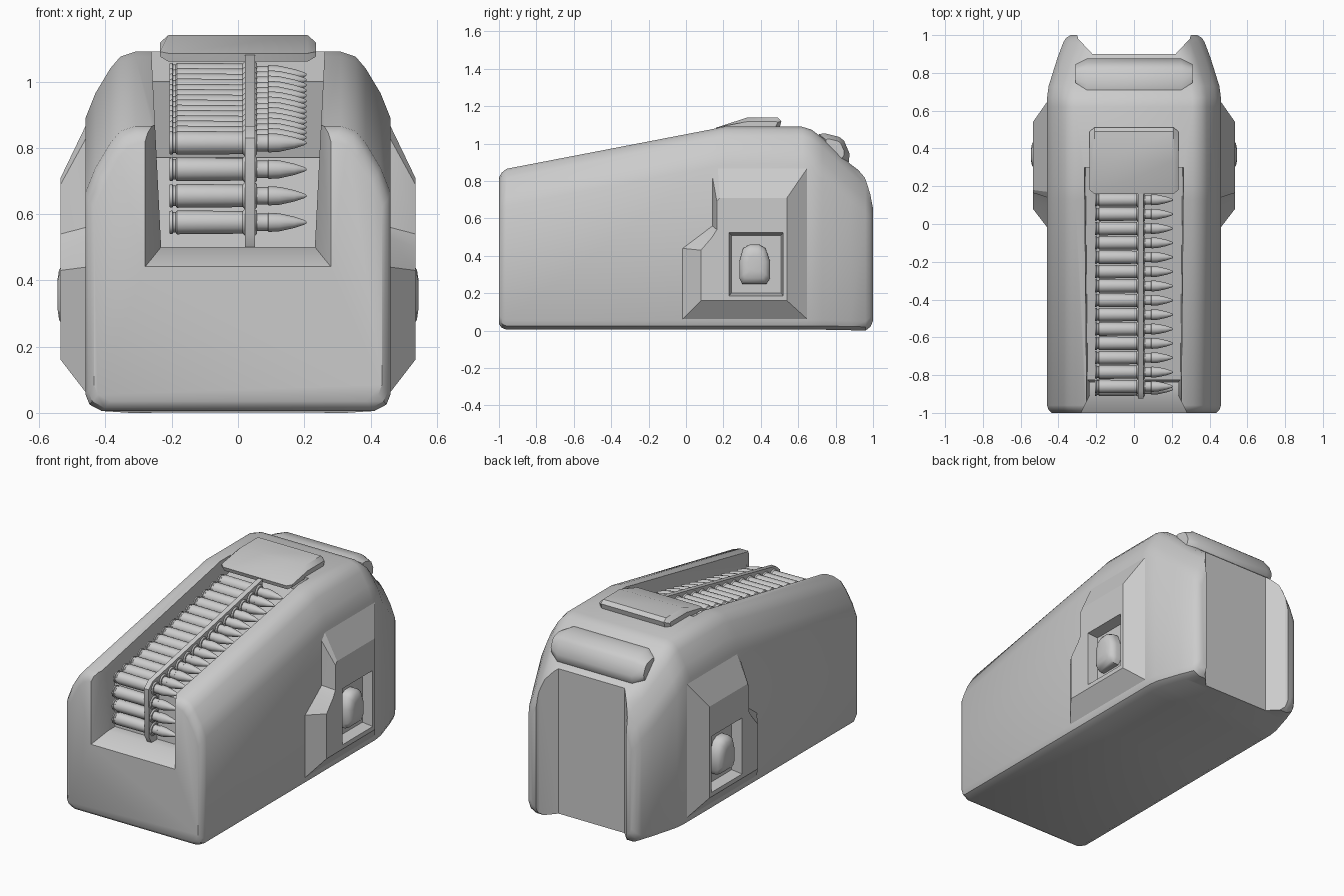
import bpy, bmesh
from math import cos, sin, pi

if "Cube" in bpy.data.objects:
    bpy.data.objects.remove(bpy.data.objects["Cube"])


def loft(name, rings, cap=True):
    """Skin a list of equal-length closed rings into a solid."""
    bm = bmesh.new()
    vs = [[bm.verts.new(p) for p in r] for r in rings]
    n = len(rings[0])
    for a, b in zip(vs, vs[1:]):
        for i in range(n):
            j = (i + 1) % n
            bm.faces.new((a[i], a[j], b[j], b[i]))
    if cap:
        bm.faces.new(vs[0][::-1])
        bm.faces.new(vs[-1])
    bmesh.ops.recalc_face_normals(bm, faces=bm.faces)
    me = bpy.data.meshes.new(name)
    bm.to_mesh(me)
    bm.free()
    ob = bpy.data.objects.new(name, me)
    bpy.context.collection.objects.link(ob)
    return ob


def side_prism(name, profile, w):
    """Symmetric solid from a (y, z) profile; w gives the half width."""
    return loft(name, [[(s * w(y, z), y, z) for y, z in profile] for s in (-1, 1)])


def activate(ob):
    bpy.ops.object.select_all(action='DESELECT')
    ob.select_set(True)
    bpy.context.view_layer.objects.active = ob


def smooth(ob, deg=35):
    activate(ob)
    bpy.ops.object.shade_smooth_by_angle(angle=deg * pi / 180)
    return ob


def cut(ob, cutter):
    m = ob.modifiers.new("cut", 'BOOLEAN')
    m.operation, m.solver, m.object = 'DIFFERENCE', 'EXACT', cutter
    activate(ob)
    bpy.ops.object.modifier_apply(modifier=m.name)
    bpy.data.objects.remove(cutter)


def shrink(profile, f):
    cy = sum(p[0] for p in profile) / len(profile)
    cz = sum(p[1] for p in profile) / len(profile)
    return [(cy + (y - cy) * f, cz + (z - cz) * f) for y, z in profile]


# Main housing: cross-sections along y (y, half width, bottom, top)
def section(y, hw, zb, zt):
    half = [(hw - .05, zb), (hw - .012, zb + .02), (hw, zb + .05), (hw, zt - .2),
            (hw - .03, zt - .125), (hw - .075, zt - .05), (hw - .105, zt - .015), (hw - .15, zt)]
    pts = half + [(-x, z) for x, z in reversed(half)]
    return [(x, y, z) for x, z in pts]


body = loft("housing", [section(*s) for s in (
    (-1, .435, .035, .82), (-.985, .452, .015, .845), (-.96, .46, .005, .865),
    (.13, .46, .005, 1.075), (.2, .46, .005, 1.09), (.62, .46, .005, 1.09), (.67, .46, .005, 1.075),
    (.73, .452, .005, 1.03), (.88, .405, .002, .89), (.96, .375, 0, .83),
    (.985, .36, .02, .8), (1, .335, .045, .77))])

# Feed channel, flared front mouth and recessed back panel
cut(body, side_prism("channel_cutter",
    [(-1.1, .5), (-.84, .5), (-.825, .77), (.3, 1.0), (.3, 1.3), (-1.1, 1.3)],
    lambda y, z: .232 + .05 * (z - .5)))
cut(body, side_prism("mouth_cutter",
    [(-1.05, .41), (-.9, .503), (-.9, 1.3), (-1.05, 1.3)],
    lambda y, z: .23 - .5 * (y + .9)))
plan = [(-.31, 1.03), (-.295, .98), (-.22, .9), (.22, .9), (.295, .98), (.31, 1.03)]
cut(body, loft("back_cutter", [[(x, y, z) for x, y in plan] for z in (-.1, 1.3)]))
smooth(body, 32)

# Side pods with square recess and domed button
base = [(-.02, .06), (.65, .06), (.65, .87), (.17, .87), (.14, .83), (.14, .56), (.1, .53), (-.02, .44)]
face = [(.08, .16), (.54, .16), (.54, .71), (.18, .71), (.165, .69), (.165, .54), (.14, .5), (.08, .43)]
hole = [(.225, .18), (.525, .18), (.525, .53), (.225, .53)]
knob = [(.30, .25), (.43, .25), (.45, .28), (.45, .37), (.425, .44), (.39, .46),
        (.34, .46), (.305, .44), (.285, .37), (.285, .28)]
for side, s in (("right", 1), ("left", -1)):
    pod = loft(side + "_pod", [[(s * x, y, z) for y, z in p]
                               for x, p in ((.40, base), (.458, base), (.535, face))])
    cut(pod, loft("recess_cutter", [[(s * x, y, z) for y, z in p]
                                    for x, p in ((.475, shrink(hole, .88)), (.56, hole))]))
    smooth(pod, 25)
    smooth(loft(side + "_button", [[(s * x, y, z) for y, z in shrink(knob, f)]
           for x, f in ((.46, 1), (.505, 1), (.525, .92), (.54, .72), (.545, .4))]), 50)

# Top feed cover
cover = [(.16, 1.085), (.33, 1.14), (.49, 1.14), (.51, 1.12), (.5, 1.08), (.17, 1.06)]
rim = [(.18, 1.09), (.33, 1.118), (.48, 1.118), (.49, 1.113), (.48, 1.09), (.18, 1.075)]
smooth(loft("feed_cover", [[(x, y, z) for y, z in p] for x, p in
            ((-.235, rim), (-.21, cover), (.21, cover), (.235, rim))]))

# Rear carrying pad
pad = [(.71, 1.05), (.74, 1.055), (.82, 1.035), (.845, 1.015), (.875, .945), (.87, .9), (.84, .87), (.72, .97)]
smooth(loft("rear_pad", [[(x, y, z) for y, z in shrink(pad, f)] for x, f in
            ((-.31, .6), (-.25, 1), (.25, 1), (.31, .6))]), 50)

# Cartridges: three hanging in front, the rest up the slope, each with a link ring
spots = [(-.875, .575 + .08 * i) for i in range(3)]
spots += [(-.86 + .076 * i, .815 + .0158 * i) for i in range(14)]
shell = [(-.207, .034), (-.198, .036), (-.196, .031), (-.188, .031), (-.184, .036), (.03, .034),
         (.06, .026), (.09, .026), (.092, .029), (.125, .027), (.17, .017), (.2, .007), (.206, .003)]
link = [(.014, .034), (.024, .043), (.048, .043), (.058, .034)]


def turned(name, profile, y, z, n=12):
    return smooth(loft(name, [[(x, y + r * cos(2 * pi * i / n), z + r * sin(2 * pi * i / n))
                               for i in range(n)] for x, r in profile]))


for y, z in spots:
    turned("cartridge", shell, y, z)
    turned("link_ring", link, y, z)

# Belt strip joining the links
strip = [(-.89, .49), (-.92, .54), (-.925, .83), (-.885, .865), (.16, 1.08),
         (.16, 1.01), (-.82, .8), (-.845, .5)]
smooth(loft("belt_strip", [[(x, y, z) for y, z in strip] for x in (.021, .051)]))
